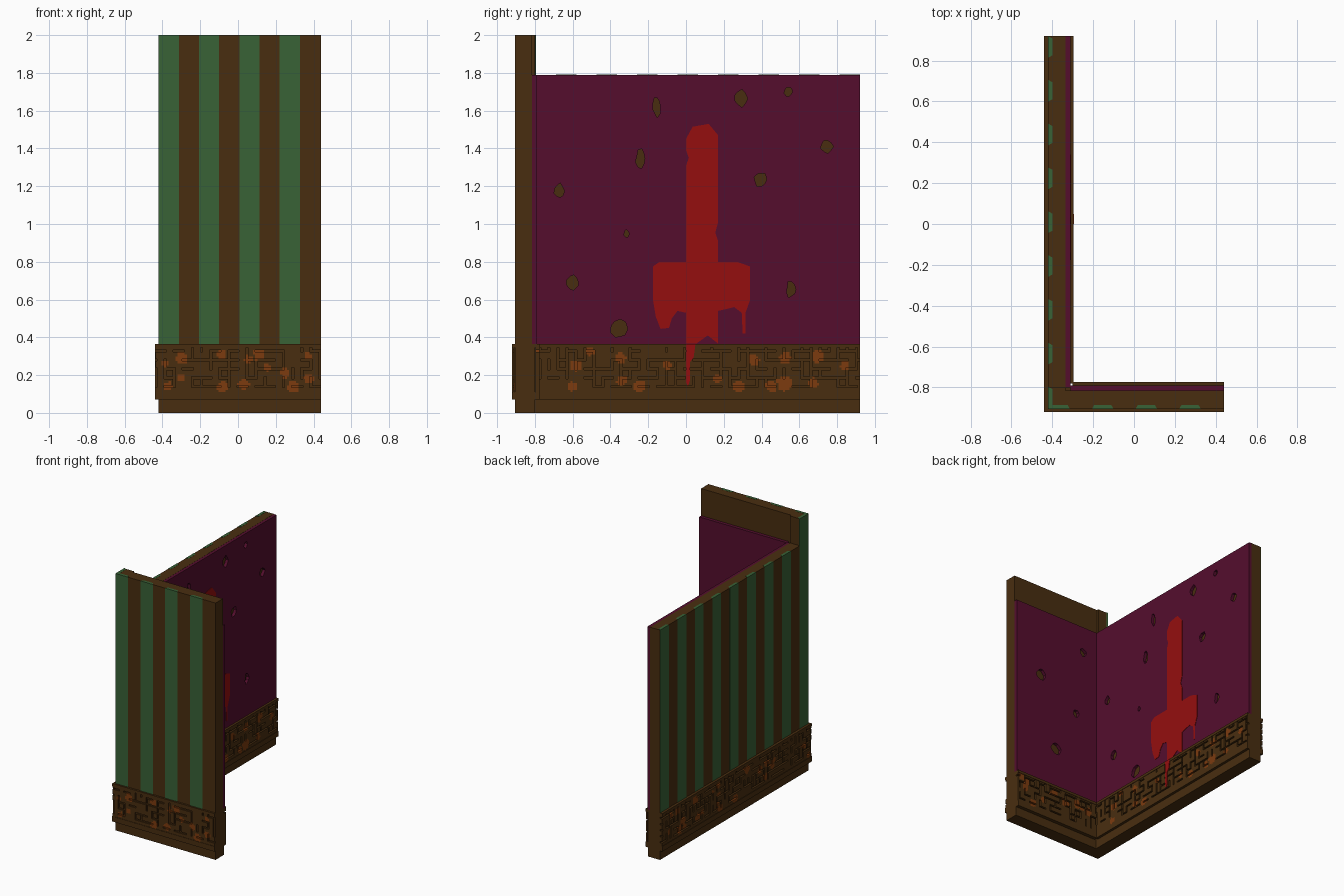
import bpy, bmesh, math, random
from mathutils import Vector

cube = bpy.data.objects.get("Cube")
if cube:
    bpy.data.objects.remove(cube, do_unlink=True)
rng = random.Random(4)


def material(name, rgb):
    m = bpy.data.materials.new(name)
    m.diffuse_color = (*rgb, 1)
    m.use_nodes = True
    b = m.node_tree.nodes["Principled BSDF"]
    b.inputs["Base Color"].default_value = (*rgb, 1)
    b.inputs["Roughness"].default_value = 0.9
    return m


WOOD = material("brown wood", (0.066, 0.027, 0.005))
RUST = material("rust orange", (0.20, 0.043, 0.0045))
GREEN = material("stripe green", (0.040, 0.122, 0.037))
PLUM = material("plum paper", (0.090, 0.0043, 0.027))
RED = material("stain red", (0.30, 0.0045, 0.0045))


def place(wall, u, d, z):
    """Position along a wall (u), across it (d) and up (z)."""
    return Vector((d, u, z)) if wall == "long" else Vector((u, d, z))


def make(name, bm, mats):
    me = bpy.data.meshes.new(name)
    bm.to_mesh(me)
    bm.free()
    for m in mats:
        me.materials.append(m)
    ob = bpy.data.objects.new(name, me)
    bpy.context.collection.objects.link(ob)
    return ob


def add_prism(bm, near, far):
    """Closed solid between two matching outlines."""
    a, b = [bm.verts.new(p) for p in near], [bm.verts.new(p) for p in far]
    bm.faces.new(a)
    bm.faces.new(b[::-1])
    for i in range(len(a)):
        j = (i + 1) % len(a)
        bm.faces.new((a[j], a[i], b[i], b[j]))


def prism(name, wall, outlines, d0, d1, mat):
    bm = bmesh.new()
    for pts in outlines:
        add_prism(bm, [place(wall, u, d0, z) for u, z in pts],
                  [place(wall, u, d1, z) for u, z in pts])
    bmesh.ops.recalc_face_normals(bm, faces=bm.faces)
    return make(name, bm, [mat])


def rect(u0, u1, z0, z1):
    return [(u0, z0), (u1, z0), (u1, z1), (u0, z1)]


def plan(name, pts, z0, z1, mat):
    """Floor outline raised from z0 to z1."""
    bm = bmesh.new()
    add_prism(bm, [(x, y, z0) for x, y in pts], [(x, y, z1) for x, y in pts])
    bmesh.ops.recalc_face_normals(bm, faces=bm.faces)
    return make(name, bm, [mat])


# Wall cores: foot, long wall, short wall and taller corner post
XO, YO, XE, YE = -0.42, -0.905, 0.44, 0.92
plan("wall_foot", [(XO, YO), (XE, YO), (XE, -0.80), (-0.315, -0.80),
                   (-0.315, YE), (XO, YE)], 0, 0.365, WOOD)
plan("long_wall", [(XO, -0.80), (-0.335, -0.80), (-0.335, YE), (XO, YE)], 0.365, 1.79, WOOD)
plan("short_wall", [(XO, YO), (XE, YO), (XE, -0.815), (-0.335, -0.815),
                    (-0.335, -0.80), (XO, -0.80)], 0.365, 2.0, WOOD)


# Inner paper with torn holes
def torn(u, z, w, h):
    n = 9
    return [(u + w / 2 * rng.uniform(0.8, 1.2) * math.cos(i * math.tau / n),
             z + h / 2 * rng.uniform(0.8, 1.2) * math.sin(i * math.tau / n)) for i in range(n)]


def paper(name, wall, u0, u1, d0, d1, holes):
    ob = prism(name, wall, [rect(u0, u1, 0.365, 1.789)], d0, d1, PLUM)
    cut = prism(name + "_cutter", wall, [torn(*h) for h in holes], d0 - 0.01, d1 + 0.02, PLUM)
    cut.hide_render = True
    mod = ob.modifiers.new("holes", "BOOLEAN")
    mod.object, mod.operation, mod.solver = cut, "DIFFERENCE", "EXACT"
    bpy.context.view_layer.objects.active = ob
    bpy.ops.object.modifier_apply(modifier=mod.name)
    bpy.data.objects.remove(cut, do_unlink=True)


paper("long_paper", "long", -0.80, YE, -0.336, -0.312, [
    (-0.155, 1.62, .04, .10), (0.29, 1.665, .065, .085), (0.54, 1.70, .04, .05),
    (0.745, 1.41, .06, .07), (-0.24, 1.345, .05, .09), (0.395, 1.235, .065, .085),
    (-0.67, 1.175, .05, .07), (-0.315, 0.95, .025, .04), (-0.60, 0.69, .06, .07),
    (0.555, 0.655, .045, .09), (-0.355, 0.445, .08, .10)])
paper("short_paper", "short", -0.312, XE, -0.816, -0.79, [
    (0.21, 1.25, .08, .09), (-0.185, 1.58, .06, .06), (-0.12, 1.05, .05, .06),
    (0.07, 0.68, .09, .09)])

# Red stain running down the long wall
STAIN = [(0, 1.45), (.035, 1.515), (.12, 1.53), (.17, 1.47), (.17, 1.01), (.155, .955),
         (.17, .91), (.17, .80), (.27, .80), (.34, .775), (.34, .60), (.315, .53),
         (.315, .42), (.30, .42), (.295, .53), (.255, .56), (.215, .55), (.17, .54),
         (.17, .367), (.115, .41), (.055, .367), (0, .367), (0, .53), (-.045, .54),
         (-.075, .5), (-.09, .45), (-.135, .445), (-.16, .51), (-.175, .6), (-.175, .775),
         (-.14, .80), (0, .80), (0, 1.31), (.015, 1.35), (0, 1.39)]
prism("wall_stain", "long", [STAIN], -0.313, -0.309, RED)
prism("dado_stain", "long", [[(0, .364), (.05, .364), (.04, .29), (.022, .27), (.02, .17),
                              (.01, .14), (0, .16)]], -0.299, -0.2935, RED)


# Green outer stripes, wedge-shaped in plan
def stripes(name, wall, spans, face):
    bm = bmesh.new()
    for u0, u1, top in spans:
        ring = [(u0, face - 0.0015), (u1, face - 0.0015), (u1 - 0.012, face + 0.02),
                (u0 + 0.012, face + 0.02)]
        add_prism(bm, [place(wall, u, d, 0.36) for u, d in ring],
                  [place(wall, u, d, top + 0.001) for u, d in ring])
    bmesh.ops.recalc_face_normals(bm, faces=bm.faces)
    make(name, bm, [GREEN])


stripes("short_wall_stripes", "short",
        [(-0.42 + .2135 * k, -0.313 + .2135 * k, 2.0) for k in range(4)], YO)
stripes("long_wall_stripes", "long",
        [(-0.903 + .2145 * k, min(-0.795 + .2145 * k, YE), 1.79 if k else 2.0)
         for k in range(9)], XO)


# Dado: rails plus a raised fretwork panel with rust blotches
def dado(name, wall, u0, u1, base, top, spots=None):
    out = 1 if top > base else -1
    prism(name + "_rails", wall, [rect(u0, u1, 0.07, 0.11), rect(u0, u1, 0.345, 0.366)],
          base - 0.01 * out, top, WOOD)
    if spots is None:
        spots = [(rng.uniform(u0, u1), rng.uniform(.13, .33), rng.uniform(.018, .035))
                 for _ in range(int((u1 - u0) * 14))]
    nz, z0, z1 = 20, 0.11, 0.345
    nu = round((u1 - u0) / 0.012)
    # Grooves follow random links of a square lattice
    groove = set()
    for i in range(0, nu, 4):
        for j in range(2, nz, 4):
            for di, dj in ((1, 0), (0, 1)):
                if rng.random() < 0.52:
                    groove |= {(i + di * s, j + dj * s) for s in range(5)}
    bm = bmesh.new()
    lattice = [[bm.verts.new(place(wall, u0 + (u1 - u0) * i / nu, base + 0.002 * out,
                                   z0 + (z1 - z0) * j / nz))
                for j in range(nz + 1)] for i in range(nu + 1)]
    raised = []
    for i in range(nu):
        for j in range(nz):
            f = bm.faces.new((lattice[i][j], lattice[i + 1][j],
                              lattice[i + 1][j + 1], lattice[i][j + 1]))
            f.normal_update()
            if f.normal.dot(place(wall, 0, out, 0)) < 0:
                f.normal_flip()
            u, z = u0 + (u1 - u0) * (i + .5) / nu, z0 + (z1 - z0) * (j + .5) / nz
            f.material_index = int(any(math.hypot(u - a, z - b) < r * rng.uniform(.85, 1.1)
                                       for a, b, r in spots))
            if (i, j) not in groove:
                raised.append(f)
    ext = bmesh.ops.extrude_face_region(bm, geom=raised)
    verts = [v for v in ext["geom"] if isinstance(v, bmesh.types.BMVert)]
    lift = top - base - 0.005 * out
    bmesh.ops.translate(bm, verts=verts, vec=place(wall, 0, lift, 0))
    make(name + "_fretwork", bm, [WOOD, RUST])


dado("front_dado", "short", -0.44, XE, YO, -0.92, [
    (-.30, .29, .033), (-.385, .26, .02), (-.37, .14, .025), (-.30, .19, .02),
    (-.085, .135, .03), (.03, .15, .03), (.11, .31, .03), (.055, .285, .02),
    (.29, .135, .03), (.25, .21, .025), (.155, .24, .02), (.37, .30, .02),
    (.375, .18, .025), (-.085, .31, .025)])
dado("inner_long_dado", "long", -0.78, YE, -0.315, -0.295, [
    (-.58, .25, .03), (-.60, .14, .025), (-.51, .325, .025), (-.345, .29, .03),
    (-.34, .17, .03), (-.245, .14, .03), (-.10, .25, .025), (.165, .18, .025),
    (.28, .14, .03), (.36, .28, .03), (.45, .14, .03), (.52, .155, .042),
    (.525, .29, .03), (.70, .30, .033), (.675, .16, .025), (.84, .25, .025)])
dado("outer_long_dado", "long", -0.92, YE, XO, -0.44)
dado("inner_short_dado", "short", -0.30, XE, -0.80, -0.773)
